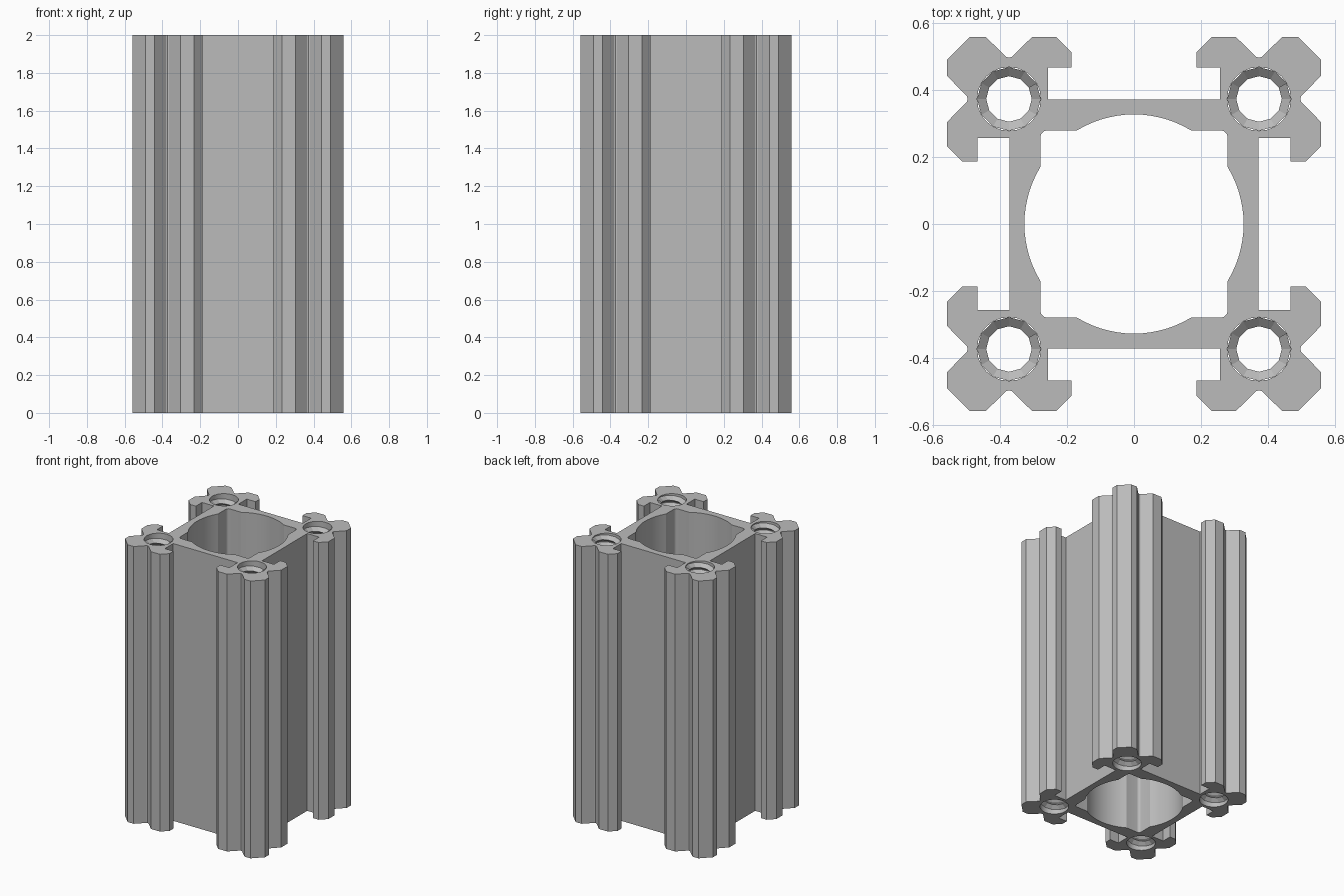
import bpy, bmesh, math
from mathutils import Vector

HEIGHT = 2.0
HOLE = 0.373          # screw channel centre, on both axes
BORE_R, FLAT = 0.327, 0.279
HOLE_R, CREST_R, PITCH, STEPS = 0.095, 0.068, 0.05, 12

cube = bpy.data.objects.get("Cube")
if cube:
    bpy.data.objects.remove(cube, do_unlink=True)

metal = bpy.data.materials.new("brushed grey")
metal.use_nodes = True
GREY = (0.5, 0.5, 0.5, 1)
metal.diffuse_color = GREY
metal.node_tree.nodes["Principled BSDF"].inputs["Base Color"].default_value = GREY


def finish(name, bm):
    bmesh.ops.recalc_face_normals(bm, faces=bm.faces[:])
    mesh = bpy.data.meshes.new(name)
    bm.to_mesh(mesh)
    bm.free()
    mesh.materials.append(metal)
    obj = bpy.data.objects.new(name, mesh)
    bpy.context.collection.objects.link(obj)
    return obj


def arc(cx, cy, r, start, end, n):
    angles = [math.radians(start + (end - start) * i / n) for i in range(n + 1)]
    return [(cx + r * math.cos(a), cy + r * math.sin(a)) for a in angles]


def four_turns(points):
    """Repeat a quarter outline, running counter-clockwise, around the axis."""
    loop = []
    for k in range(4):
        for x, y in points:
            for _ in range(k):
                x, y = -y, x
            loop.append((x, y))
    return loop


# Corner rail outline: half of it, then its reflection across the diagonal
half = [(0.372, 0.257), (0.467, 0.257), (0.467, 0.187), (0.513, 0.187),
        (0.558, 0.232), (0.558, 0.304), (0.499, 0.364), (0.496, 0.373),
        (0.499, 0.382), (0.558, 0.442), (0.558, 0.49)]
outer = four_turns(half + [(y, x) for x, y in reversed(half)])

# Central bore: round, with a rounded square corner pushed out on each diagonal
cut = math.degrees(math.acos(FLAT / BORE_R))
bore = four_turns(arc(0, 0, BORE_R, -cut, cut, 14)
                  + arc(FLAT - 0.02, FLAT - 0.02, 0.02, 0, 90, 5))

# Screw channels
corners = [(sx * HOLE, sy * HOLE) for sx in (1, -1) for sy in (1, -1)]
channels = [arc(x, y, HOLE_R, 0, 360, 24)[:-1] for x, y in corners]

# Extruded rail body
bm = bmesh.new()
for loop in [outer, bore] + channels:
    verts = [bm.verts.new((x, y, 0)) for x, y in loop]
    for a, b in zip(verts, verts[1:] + verts[:1]):
        bm.edges.new((a, b))
bmesh.ops.triangle_fill(bm, edges=bm.edges[:], use_beauty=True, normal=(0, 0, 1))
top = bmesh.ops.extrude_face_region(bm, geom=bm.faces[:], use_keep_orig=True)
bmesh.ops.translate(bm, vec=(0, 0, HEIGHT),
                    verts=[v for v in top["geom"] if isinstance(v, bmesh.types.BMVert)])
body = finish("rail_body", bm)
bpy.context.view_layer.objects.active = body
body.select_set(True)
bpy.ops.object.shade_smooth_by_angle(angle=math.radians(20))
body.select_set(False)


# Screw threads: a triangular ridge wound up the wall of each channel
def thread(name, cx, cy):
    bm = bmesh.new()
    rise = PITCH * 0.45
    count = int((HEIGHT - 2 * rise) / PITCH * STEPS)
    rings = []
    for i in range(count + 1):
        a = math.tau * i / STEPS
        z = rise + PITCH * i / STEPS
        ring = []
        for r, dz in ((HOLE_R, -rise), (CREST_R, 0), (HOLE_R, rise)):
            ring.append(bm.verts.new(Vector((cx + r * math.cos(a), cy + r * math.sin(a), z + dz))))
        rings.append(ring)
    for low, high in zip(rings, rings[1:]):
        for j in range(3):
            k = (j + 1) % 3
            bm.faces.new((low[j], low[k], high[k], high[j]))
    bm.faces.new(rings[0])
    bm.faces.new(rings[-1])
    return finish(name, bm)


for x, y in corners:
    side = "left" if x > 0 else "right"
    depth = "back" if y > 0 else "front"
    thread(f"thread_{depth}_{side}", x, y)
